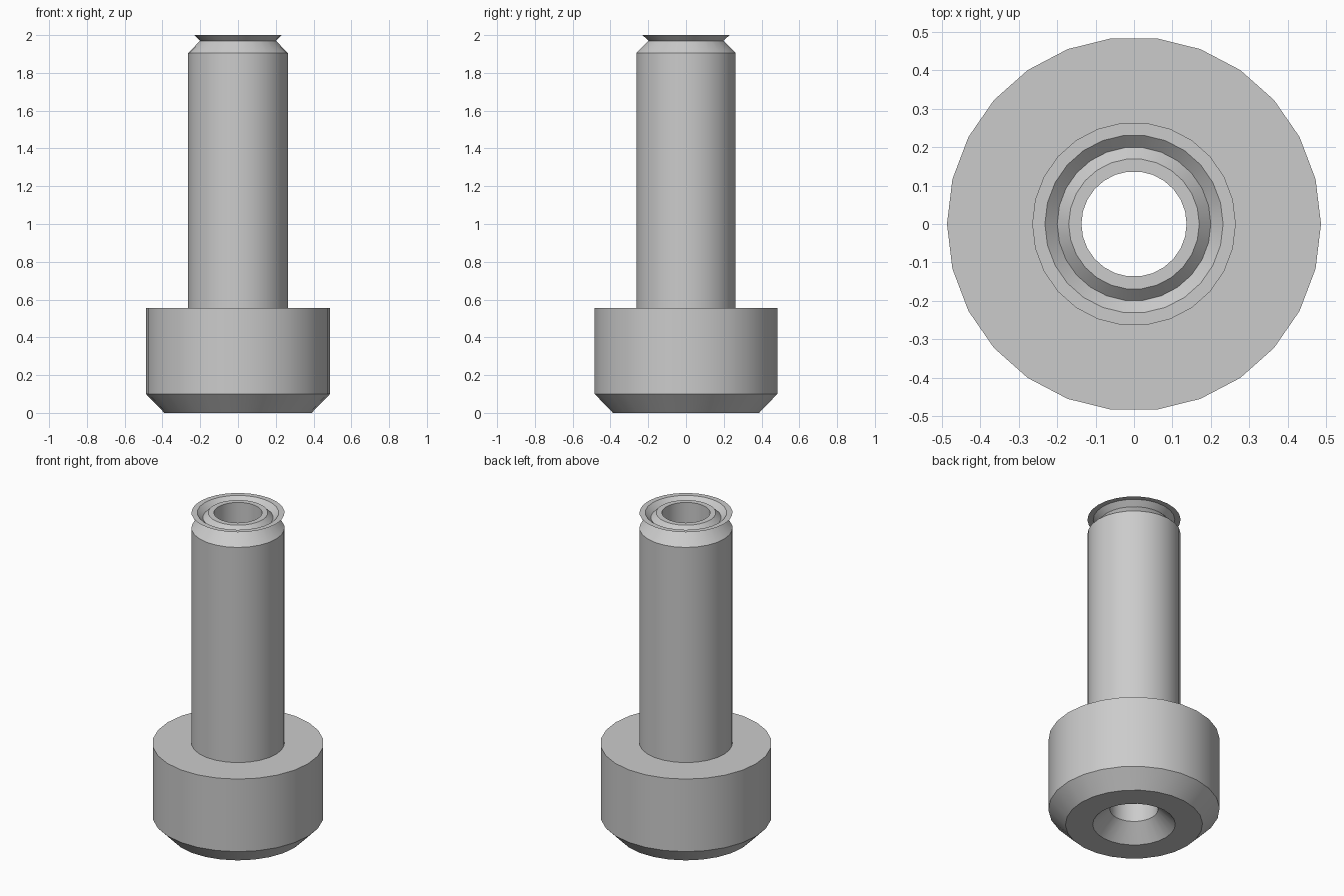
import bpy, bmesh
from math import cos, sin, tau

SIDES = 26

cube = bpy.data.objects.get("Cube")
if cube:
    bpy.data.objects.remove(cube, do_unlink=True)

metal = bpy.data.materials.new("plain_grey")
metal.use_nodes = True
grey = (0.6, 0.6, 0.6, 1)
metal.diffuse_color = grey
metal.node_tree.nodes["Principled BSDF"].inputs["Base Color"].default_value = grey


def turned(name, profile, closed):
    """Revolve a profile of (radius, height) points around z."""
    bm = bmesh.new()
    rings = [[bm.verts.new((r * cos(tau * i / SIDES), r * sin(tau * i / SIDES), z))
              for i in range(SIDES)] for r, z in profile]
    pairs = list(zip(rings, rings[1:]))
    if closed:
        pairs.append((rings[-1], rings[0]))
    for a, b in pairs:
        for i in range(SIDES):
            j = (i + 1) % SIDES
            bm.faces.new((a[i], a[j], b[j], b[i]))
    if closed:
        bmesh.ops.recalc_face_normals(bm, faces=bm.faces[:])
    mesh = bpy.data.meshes.new(name)
    bm.to_mesh(mesh)
    bm.free()
    mesh.materials.append(metal)
    obj = bpy.data.objects.new(name, mesh)
    bpy.context.collection.objects.link(obj)
    bpy.ops.object.select_all(action="DESELECT")
    obj.select_set(True)
    bpy.context.view_layer.objects.active = obj
    bpy.ops.object.shade_smooth_by_angle(angle=0.5)
    return obj


# Head, shaft with chamfered end, and countersunk through bore
turned("bored_bolt_body", [
    (0.235, 0), (0.39, 0), (0.487, 0.1), (0.487, 0.555),
    (0.265, 0.555), (0.265, 1.905), (0.17, 2), (0.137, 2), (0.137, 0.098),
], closed=True)

# Thin flared lip standing on the end chamfer
turned("flared_lip", [(0.2, 1.97), (0.232, 2), (0.265, 2)], closed=False)
